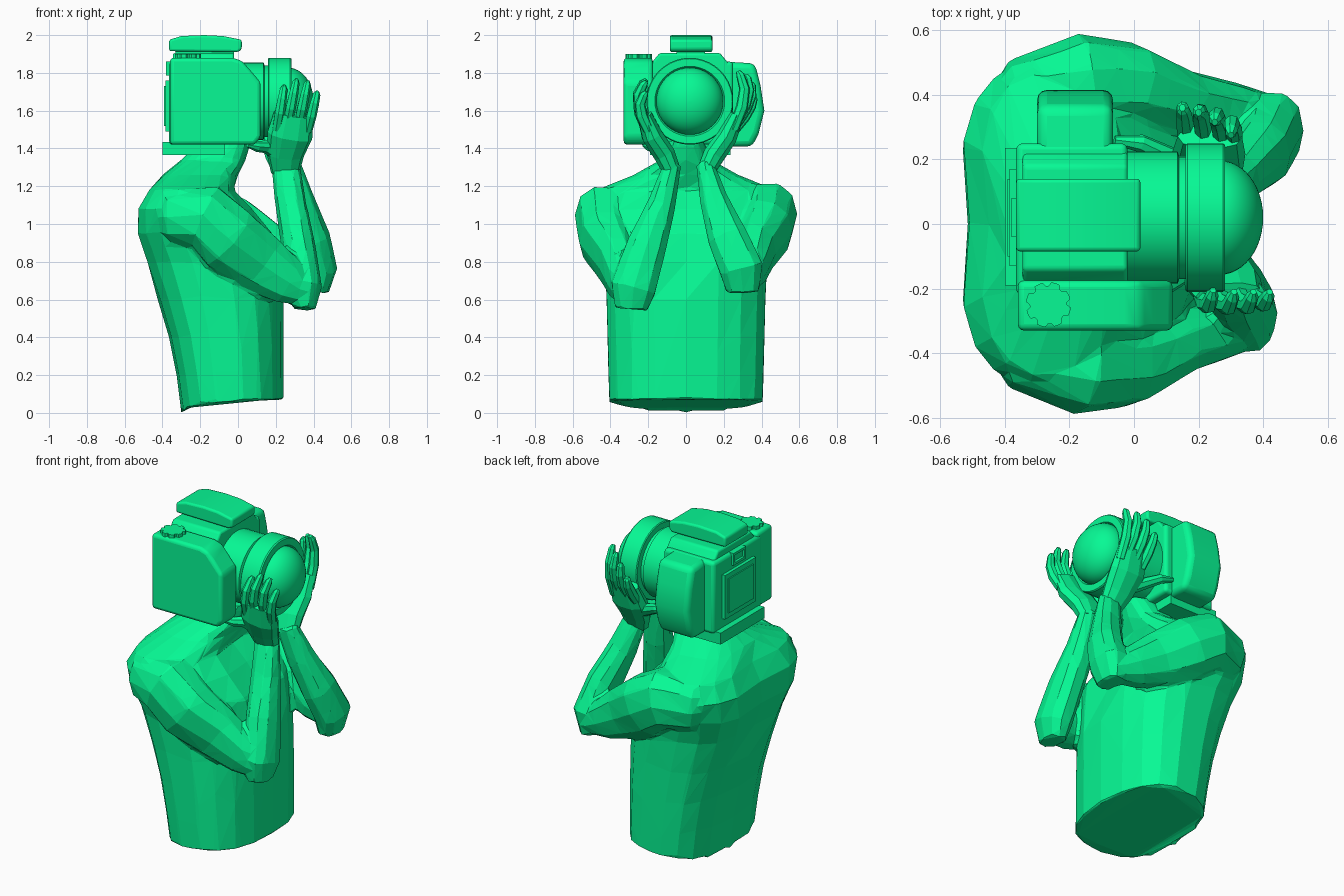
import bpy, bmesh, math
from mathutils import Vector

green = bpy.data.materials.new("green")
green.diffuse_color = (0.002, 0.95, 0.30, 1)

def finish(name, bm, bevel=0.0, smooth=False):
    bmesh.ops.recalc_face_normals(bm, faces=bm.faces)
    me = bpy.data.meshes.new(name)
    bm.to_mesh(me)
    bm.free()
    me.materials.append(green)
    ob = bpy.data.objects.new(name, me)
    bpy.context.collection.objects.link(ob)
    if bevel:
        m = ob.modifiers.new("bevel", 'BEVEL')
        m.width, m.segments, m.limit_method = bevel, 3, 'ANGLE'
    if smooth:
        bpy.ops.object.select_all(action='DESELECT')
        ob.select_set(True)
        bpy.context.view_layer.objects.active = ob
        bpy.ops.object.shade_smooth_by_angle(angle=math.radians(35))
    return ob

def loft(name, rings, **kw):
    bm = bmesh.new()
    vs = [[bm.verts.new(p) for p in r] for r in rings]
    n = len(vs[0])
    for a, b in zip(vs, vs[1:]):
        for i in range(n):
            j = (i + 1) % n
            bm.faces.new((a[i], a[j], b[j], b[i]))
    bm.faces.new(vs[0])
    bm.faces.new(vs[-1])
    return finish(name, bm, **kw)

def unit(n, p, front=None):
    """Points of a slightly squared unit circle; front sets the squareness of the +u half."""
    f = lambda c, q: math.copysign(abs(c) ** q, c)
    pts = []
    for i in range(n):
        c, s = math.cos(2 * math.pi * i / n), math.sin(2 * math.pi * i / n)
        q = front if front and c > 0 else p
        pts.append((f(c, q), f(s, q)))
    return pts

def tube(name, pts, ref, n=10, p=0.9):
    """Limb through (x, y, z, radius along ref, other radius)."""
    ref, rings = Vector(ref), []
    for i, q in enumerate(pts):
        c = Vector(q[:3])
        t = (Vector(pts[min(i + 1, len(pts) - 1)][:3]) - Vector(pts[max(i - 1, 0)][:3])).normalized()
        a = (ref - t * ref.dot(t)).normalized()
        b = t.cross(a)
        rings.append([c + a * u * q[3] + b * v * q[4] for u, v in unit(n, p)])
    return loft(name, rings)

def prism(name, profile, axis, lo, hi, bevel=0.0):
    """Extrude a profile along x (profile yz), y (xz) or z (xy)."""
    def pt(u, v, w):
        return {'x': (w, u, v), 'y': (u, w, v), 'z': (u, v, w)}[axis]
    return loft(name, [[pt(u, v, w) for u, v in profile] for w in (lo, hi)], bevel=bevel, smooth=bevel > 0)

def box(name, x, y, z, bevel=0.0):
    return prism(name, [(x[0], y[0]), (x[1], y[0]), (x[1], y[1]), (x[0], y[1])], 'z', z[0], z[1], bevel)

def lathe(name, prof, cy=0.02, cz=1.65, n=40):
    return loft(name, [[(x, cy + r * u, cz + r * v) for u, v in unit(n, 1)] for x, r in prof], smooth=True)

# Torso and neck: z, back x, front x, half width, squareness
levels = [(0.06, -0.30, 0.24, 0.41, .7), (0.2, -0.325, 0.24, 0.415, .7), (0.4, -0.365, 0.24, 0.42, .7),
          (0.6, -0.425, 0.24, 0.425, .7), (0.8, -0.495, 0.23, 0.435, .7), (0.95, -0.545, 0.20, 0.47, .64),
          (1.08, -0.54, 0.09, 0.50, .62), (1.18, -0.48, -0.01, 0.48, .7), (1.26, -0.40, 0.0, 0.28, .8),
          (1.34, -0.30, 0.04, 0.135, .85), (1.44, -0.20, 0.07, 0.095, .9)]
rings = []
for k, (z, xb, xf, hy, p) in enumerate(levels):
    cx, rx = (xb + xf) / 2, (xf - xb) / 2
    ring = []
    for u, v in unit(18, p, 0.85):
        x = cx + rx * u
        if 0.7 < z < 1.25 and abs(v) < 0.1:
            x -= math.copysign(0.03, u)          # spine and breastbone grooves
        ring.append((x, hy * v, z + (0.01 * u - 0.05 * max(0, -u) ** 4 if k == 0 else 0)))
    rings.append(ring)
figure = [loft("torso_and_arms", rings)]

# Arms
Y, X = (0, 1, 0), (1, 0, 0)
figure.append(tube("near_upper_arm", [(-0.42, -0.31, 1.03, .08, .08), (-0.33, -0.39, 1.04, .13, .15),
     (-0.17, -0.435, 1.04, .155, .175), (-0.05, -0.425, 0.92, .145, .185), (0.12, -0.36, 0.79, .11, .165),
     (0.27, -0.33, 0.69, .09, .125), (0.37, -0.31, 0.63, .07, .07)], Y))
figure.append(tube("near_forearm", [(0.35, -0.29, 0.55, .06, .09), (0.355, -0.28, 0.66, .09, .125),
     (0.32, -0.21, 0.88, .09, .11), (0.28, -0.13, 1.1, .083, .078), (0.25, -0.07, 1.32, .075, .048)], X))
figure.append(tube("far_upper_arm", [(-0.42, 0.31, 1.03, .08, .08), (-0.33, 0.39, 1.04, .13, .15),
     (-0.16, 0.435, 1.05, .155, .175), (-0.03, 0.42, 0.97, .145, .18), (0.14, 0.37, 0.86, .11, .16),
     (0.30, 0.34, 0.77, .10, .12), (0.43, 0.32, 0.71, .08, .07)], Y))
figure.append(tube("far_forearm", [(0.42, 0.30, 0.64, .06, .09), (0.435, 0.295, 0.76, .092, .12),
     (0.395, 0.22, 0.93, .093, .11), (0.325, 0.15, 1.12, .083, .078), (0.26, 0.10, 1.32, .07, .048)], X))

# Fuse torso and arms into one faceted low-poly body
bpy.ops.object.select_all(action='DESELECT')
for ob in figure:
    ob.select_set(True)
body = bpy.context.view_layer.objects.active = figure[0]
bpy.ops.object.join()
m = body.modifiers.new("fuse", 'REMESH')
m.mode, m.voxel_size = 'VOXEL', 0.015
m = body.modifiers.new("facets", 'DECIMATE')
m.ratio = 0.024

# Hands
def hand(side, palm, fingers, thumb):
    tube(side + "_palm", palm, X)
    for i, (base, tip, bulge) in enumerate(fingers):
        b, t = Vector(base), Vector(tip)
        pts = []
        for f, k, r in ((-0.15, -0.2, .025), (0.3, 0.8, .028), (0.65, 1, .025), (0.92, 0.35, .02), (1, 0, .01)):
            c = b.lerp(t, f) + Vector((0, bulge * k, 0))
            pts.append((*c, r, r * 1.15))
        tube(f"{side}_finger_{i + 1}", pts, X, 7, 1)
    tube(side + "_thumb", [(*q, r, r) for q, r in zip(thumb, (.045, .036, .028, .014))], Y, 8, 1)

hand("near", [(0.25, -0.07, 1.27, .075, .048), (0.25, -0.115, 1.37, .10, .06),
              (0.275, -0.18, 1.47, .12, .058), (0.295, -0.22, 1.58, .105, .04)],
     [((0.21, -0.215, 1.53), (0.245, -0.205, 1.73), -.04), ((0.265, -0.215, 1.55), (0.31, -0.21, 1.765), -.042),
      ((0.325, -0.21, 1.55), (0.37, -0.21, 1.755), -.042), ((0.375, -0.205, 1.52), (0.42, -0.21, 1.70), -.035)],
     [(0.22, -0.11, 1.37), (0.15, -0.15, 1.41), (0.10, -0.19, 1.41), (0.05, -0.22, 1.42)])
hand("far", [(0.26, 0.10, 1.27, .07, .048), (0.24, 0.145, 1.36, .095, .06),
             (0.23, 0.215, 1.46, .115, .058), (0.235, 0.27, 1.58, .10, .04)],
     [((0.16, 0.27, 1.52), (0.15, 0.36, 1.68), .015), ((0.215, 0.275, 1.55), (0.20, 0.345, 1.75), .025),
      ((0.27, 0.27, 1.56), (0.25, 0.315, 1.79), .035), ((0.31, 0.26, 1.54), (0.30, 0.275, 1.81), .04)],
     [(0.22, 0.15, 1.38), (0.12, 0.20, 1.43), (0.02, 0.25, 1.48), (-0.06, 0.26, 1.50)])

# Camera body, side grips and top housing
box("camera_body", (-0.365, -0.02), (-0.22, 0.25), (1.42, 1.86), 0.02)
prism("near_grip", [(-0.36, 1.42), (0.09, 1.42), (0.12, 1.46), (0.12, 1.75), (0.06, 1.82), (0.02, 1.865),
      (-0.03, 1.88), (-0.36, 1.88)], 'y', -0.33, -0.175, 0.02)
prism("far_grip", [(0.2, 1.41), (0.35, 1.41), (0.385, 1.48), (0.415, 1.6), (0.395, 1.73), (0.365, 1.85), (0.2, 1.86)],
      'x', -0.30, -0.065, 0.03)
prism("viewfinder_hump", [(-0.19, 1.8), (-0.185, 1.85), (-0.14, 1.905), (0.18, 1.905), (0.225, 1.85), (0.23, 1.8)],
      'x', -0.345, -0.02, 0.012)
prism("flash_unit", [(-0.365, 1.915), (0.0, 1.91), (0.02, 1.925), (0.02, 1.975), (-0.08, 1.995), (-0.18, 2.0),
      (-0.3, 1.995), (-0.365, 1.975)], 'y', -0.085, 0.14, 0.012)
box("flash_shoe", (-0.33, -0.02), (-0.05, 0.10), (1.9, 1.92))
box("base_plate", (-0.40, -0.07), (-0.19, 0.235), (1.365, 1.435))

# Rear screen and eyepiece
box("screen_frame", (-0.385, -0.36), (-0.13, 0.17), (1.49, 1.76))
box("screen", (-0.392, -0.38), (-0.10, 0.14), (1.52, 1.73))
for i, (y, z) in enumerate([((-0.04, -0.025), (1.785, 1.86)), ((0.065, 0.08), (1.785, 1.86)),
                            ((-0.025, 0.065), (1.785, 1.8)), ((-0.025, 0.065), (1.845, 1.86))]):
    box(f"eyepiece_edge_{i + 1}", (-0.38, -0.35), y, z)

# Notched control dial
dial = []
for i in range(48):
    a = 2 * math.pi * i / 48
    r = 0.058 if i % 6 < 2 else 0.07
    dial.append((-0.265 + r * math.cos(a), -0.25 + r * math.sin(a)))
prism("control_dial", dial, 'z', 1.87, 1.9)

# Lens barrel, ring and glass
lathe("lens_barrel", [(-0.05, .205), (0.135, .205), (0.14, .19), (0.17, .19)])
lathe("lens_ring", [(0.16, .19), (0.16, .225), (0.165, .23), (0.275, .23), (0.282, .225), (0.282, .185), (0.265, .175)])
lathe("lens_glass", [(0.265 + 0.135 * math.sin(a), .177 * math.cos(a) + .0005)
                     for a in [math.pi / 2 * i / 12 for i in range(13)]])
